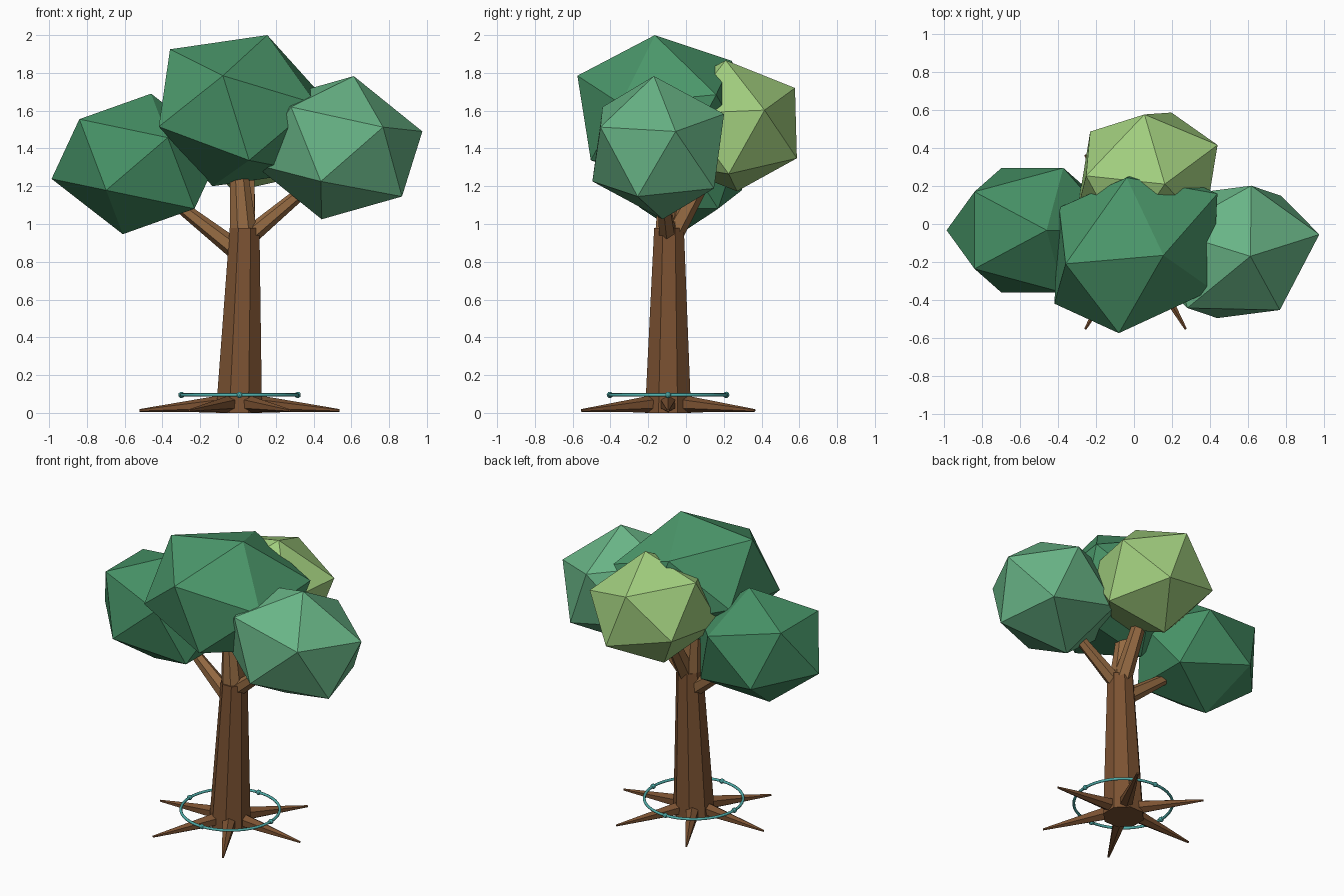
import bpy, bmesh, math
from mathutils import Vector, Matrix

if "Cube" in bpy.data.objects:
    bpy.data.objects.remove(bpy.data.objects["Cube"])


def material(name, rgb):
    m = bpy.data.materials.new(name)
    m.diffuse_color = (*rgb, 1)
    m.use_nodes = True
    m.node_tree.nodes["Principled BSDF"].inputs["Base Color"].default_value = m.diffuse_color
    return m


BARK = material("bark", (0.20, 0.085, 0.032))
BRANCH = material("branch_bark", (0.30, 0.145, 0.055))
TEAL = material("teal", (0.08, 0.42, 0.40))


def finish(name, bm, mat):
    bmesh.ops.recalc_face_normals(bm, faces=bm.faces)
    me = bpy.data.meshes.new(name)
    bm.to_mesh(me)
    bm.free()
    me.materials.append(mat)
    ob = bpy.data.objects.new(name, me)
    bpy.context.collection.objects.link(ob)
    return ob


def limb(name, a, b, ra, rb, sides, mat, level=False):
    """Tapered prism from a to b; level keeps the end caps horizontal."""
    a, b = Vector(a), Vector(b)
    q = Matrix.Identity(3) if level else (b - a).to_track_quat('Z', 'Y').to_matrix()
    bm = bmesh.new()
    rings = []
    for p, r in ((a, ra), (b, rb)):
        angles = [2 * math.pi * (i + 0.5) / sides for i in range(sides)]
        rings.append([bm.verts.new(p + q @ Vector((r * math.cos(t), r * math.sin(t), 0)))
                      for t in angles])
    for i in range(sides):
        j = (i + 1) % sides
        bm.faces.new((rings[0][i], rings[0][j], rings[1][j], rings[1][i]))
    for ring in rings:
        bm.faces.new(ring)
    return finish(name, bm, mat)


def clump(name, centre, face, rgb):
    """Stretched icosahedron, fixed by its centre and the corners of one face."""
    c = Vector(centre)
    bm = bmesh.new()
    bmesh.ops.create_icosphere(bm, subdivisions=1, radius=1)
    bm.faces.ensure_lookup_table()
    src = Matrix([v.co for v in bm.faces[0].verts]).transposed()
    dst = Matrix([Vector(p) - c for p in face]).transposed()
    m = dst @ src.inverted()
    for v in bm.verts:
        v.co = c + m @ v.co
    return finish(name, bm, material(name + "_green", rgb))


# Foliage
clump("crown_foliage", (0.01, -0.13, 1.6),
      [(0.155, -0.165, 2.0), (-0.36, -0.21, 1.925), (-0.08, -0.575, 1.785)],
      (0.07, 0.31, 0.145))
clump("left_foliage", (-0.535, -0.033, 1.318),
      [(-0.46, -0.033, 1.69), (-0.84, 0.17, 1.555), (-0.84, -0.236, 1.555)],
      (0.06, 0.28, 0.13))
clump("right_foliage", (0.528, -0.147, 1.404),
      [(0.613, -0.17, 1.783), (0.976, -0.055, 1.49), (0.768, -0.453, 1.513)],
      (0.14, 0.46, 0.24))
clump("back_foliage", (0.07, 0.24, 1.52),
      [(0.055, 0.577, 1.72), (0.197, 0.587, 1.348), (0.44, 0.416, 1.603)],
      (0.36, 0.62, 0.21))

# Trunk and branches
limb("trunk", (0.005, -0.095, 0), (0.035, -0.09, 0.98), 0.132, 0.085, 8, BARK, True)
limb("upper_trunk", (0.03, -0.09, 0.93), (0, -0.09, 1.35), 0.08, 0.045, 8, BRANCH)
limb("left_branch", (0.02, -0.09, 0.84), (-0.38, -0.05, 1.15), 0.055, 0.028, 6, BRANCH)
limb("right_branch", (0.04, -0.095, 0.92), (0.40, -0.13, 1.22), 0.05, 0.03, 6, BRANCH)
limb("back_branch", (0.04, -0.08, 0.93), (0.05, 0.15, 1.35), 0.06, 0.04, 6, BRANCH)

# Roots
CX, CY = 0.008, -0.095
for i in range(6):
    t = i * math.pi / 3
    c, s = math.cos(t), math.sin(t)
    limb(f"root_{i + 1}", (CX + 0.07 * c, CY + 0.07 * s, 0.05),
         (CX + 0.53 * c, CY + 0.53 * s, 0.013), 0.048, 0.007, 6, BARK)

# Ground ring with four beads
R, Z = 0.308, 0.095
bpy.ops.mesh.primitive_torus_add(location=(CX, CY, Z), major_radius=R, minor_radius=0.009,
                                 major_segments=48, minor_segments=8)
ring = bpy.context.object
ring.name = "ring"
ring.data.materials.append(TEAL)
bpy.ops.object.shade_smooth()
for i in range(4):
    t = i * math.pi / 2
    bm = bmesh.new()
    bmesh.ops.create_icosphere(bm, subdivisions=2, radius=0.017, matrix=Matrix.Translation(
        (CX + R * math.cos(t), CY + R * math.sin(t), Z)))
    finish(f"ring_bead_{i + 1}", bm, TEAL)
